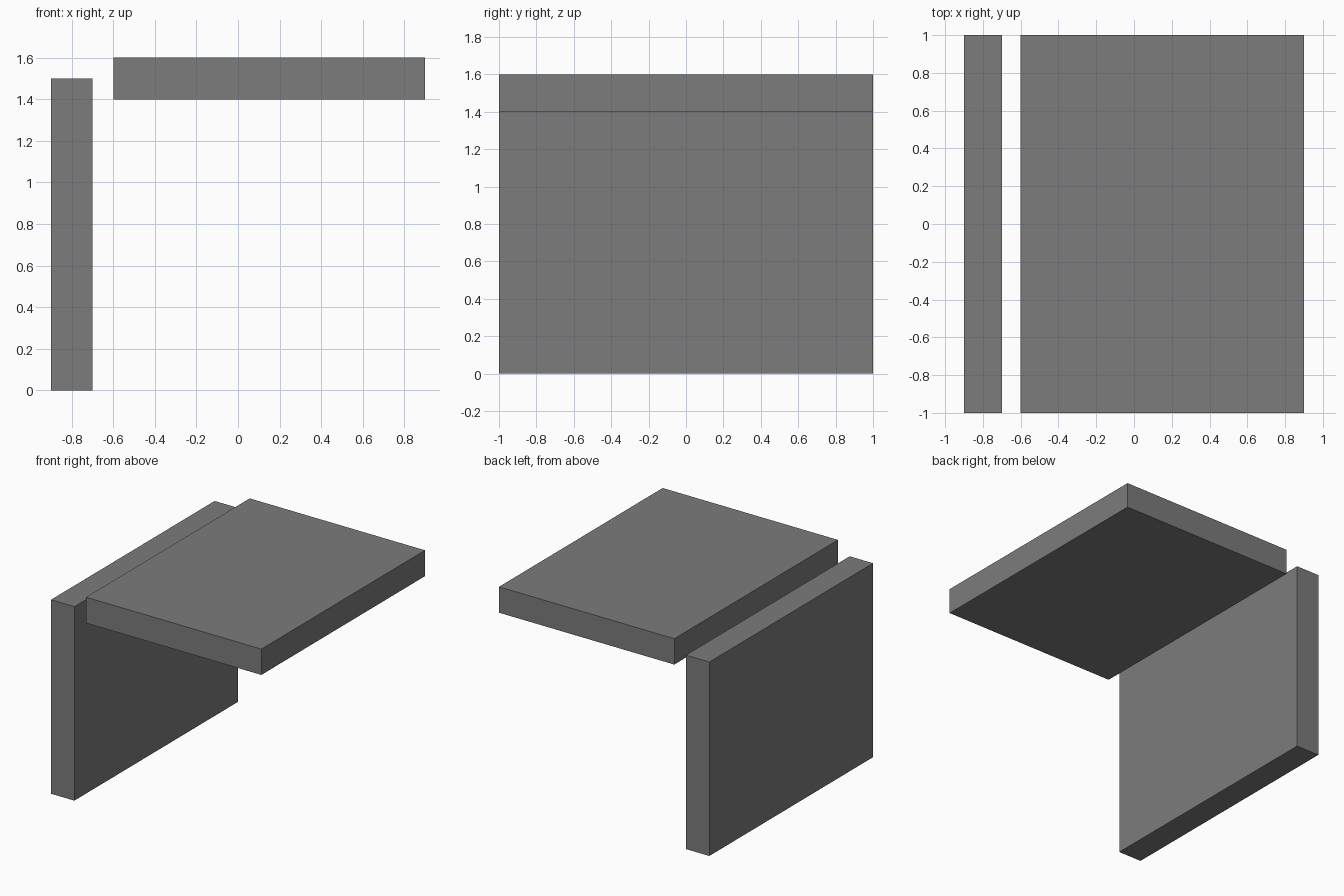
import bpy

if "Cube" in bpy.data.objects:
    bpy.data.objects.remove(bpy.data.objects["Cube"])

# Single grey colour
grey = bpy.data.materials.new("plain grey")
grey.diffuse_color = (0.2, 0.2, 0.2, 1.0)
grey.use_nodes = True
grey.node_tree.nodes["Principled BSDF"].inputs["Base Color"].default_value = grey.diffuse_color


def slab(name, low, high):
    """Axis-aligned box between two corners."""
    centre = [(a + b) / 2 for a, b in zip(low, high)]
    size = [b - a for a, b in zip(low, high)]
    bpy.ops.mesh.primitive_cube_add(size=1, location=centre)
    ob = bpy.context.object
    ob.name = name
    ob.scale = size
    bpy.ops.object.transform_apply(location=False, rotation=False, scale=True)
    ob.data.materials.append(grey)
    return ob


# Upright panel on the left
slab("upright_panel", (-0.9, -1, 0), (-0.7, 1, 1.5))

# Horizontal panel at the top, separated by a small gap
slab("top_panel", (-0.6, -1, 1.4), (0.9, 1, 1.6))
